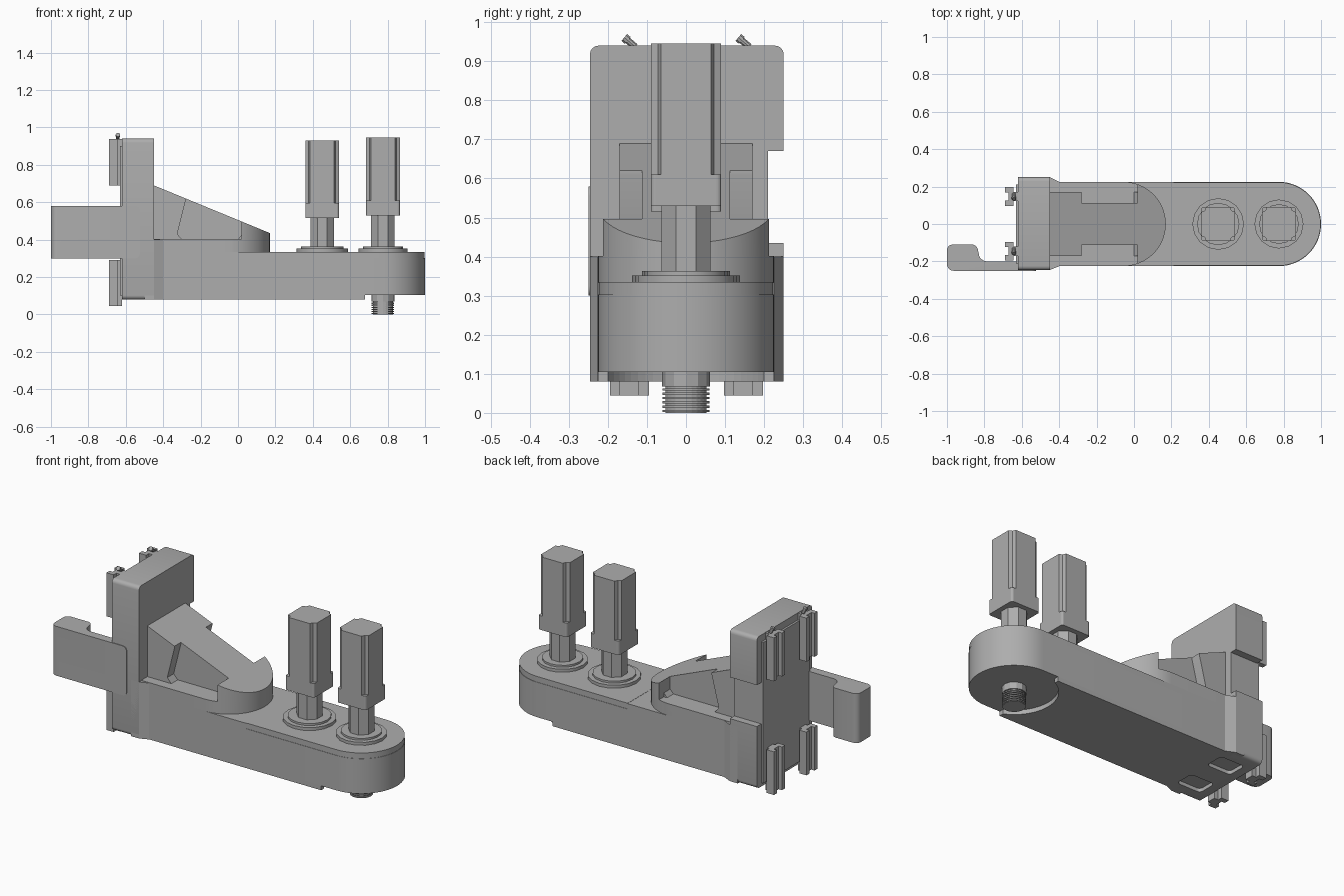
import bpy, bmesh, math
from mathutils import Vector

if "Cube" in bpy.data.objects:
    bpy.data.objects.remove(bpy.data.objects["Cube"])

grey = bpy.data.materials.new("machine_grey")
grey.use_nodes = True
grey.diffuse_color = (0.42, 0.42, 0.42, 1)
grey.node_tree.nodes["Principled BSDF"].inputs["Base Color"].default_value = grey.diffuse_color


def finish(name, bm):
    bmesh.ops.recalc_face_normals(bm, faces=bm.faces[:])
    mesh = bpy.data.meshes.new(name)
    bm.to_mesh(mesh)
    bm.free()
    mesh.materials.append(grey)
    ob = bpy.data.objects.new(name, mesh)
    bpy.context.scene.collection.objects.link(ob)
    return ob


def prism(name, pts, lo, hi, axis="z"):
    """Extrude a 2D outline along an axis; outline uses the other two axes in order."""
    place = {"x": lambda p, h: (h, p[0], p[1]),
             "y": lambda p, h: (p[0], h, p[1]),
             "z": lambda p, h: (p[0], p[1], h)}[axis]
    bm = bmesh.new()
    face = bm.faces.new([bm.verts.new(place(p, lo)) for p in pts])
    top = bmesh.ops.extrude_face_region(bm, geom=[face])["geom"]
    shift = Vector(place((0, 0), hi - lo))
    bmesh.ops.translate(bm, vec=shift, verts=[v for v in top if isinstance(v, bmesh.types.BMVert)])
    return finish(name, bm)


def rect(a0, a1, b0, b1):
    return [(a0, b0), (a1, b0), (a1, b1), (a0, b1)]


def box(name, x, y, z):
    return prism(name, rect(*x, *y), *z)


def arc(cx, cy, r, start, end, n):
    angles = [math.radians(start + (end - start) * i / n) for i in range(n + 1)]
    return [(cx + r * math.cos(a), cy + r * math.sin(a)) for a in angles]


def ngon(cx, cy, r, n, turn=0):
    return arc(cx, cy, r, turn, turn + 360, n)[:-1]


def round_rect(a0, a1, b0, b1, r):
    return (arc(a1 - r, b0 + r, r, -90, 0, 4) + arc(a1 - r, b1 - r, r, 0, 90, 4)
            + arc(a0 + r, b1 - r, r, 90, 180, 4) + arc(a0 + r, b0 + r, r, 180, 270, 4))


def tongue(x0, cx, r):
    return [(x0, -r)] + arc(cx, 0, r, -90, 90, 32) + [(x0, r)]


def cut(ob, cutter, mode="DIFFERENCE"):
    mod = ob.modifiers.new("cut", "BOOLEAN")
    mod.operation, mod.object, mod.solver = mode, cutter, "EXACT"
    graph = bpy.context.evaluated_depsgraph_get()
    mesh = bpy.data.meshes.new_from_object(ob.evaluated_get(graph))
    ob.modifiers.clear()
    ob.data = mesh
    bpy.data.objects.remove(cutter)


def smooth(ob, degrees=30):
    bpy.ops.object.select_all(action="DESELECT")
    ob.select_set(True)
    bpy.context.view_layer.objects.active = ob
    bpy.ops.object.shade_smooth_by_angle(angle=math.radians(degrees))


HEAD = 0.775    # spindle axis
W = 0.225       # arm half width

# Horizontal arm: body, top cover and bottom plate with a round relief
smooth(prism("arm_body", tongue(-0.45, HEAD, W), 0.105, 0.303))
smooth(prism("arm_cover", tongue(0.21, HEAD, W - 0.002), 0.303, 0.335))
box("arm_rear_top", (-0.45, 0.21), (-W, W), (0.303, 0.334))
plate = box("arm_bottom_plate", (-0.45, 0.68), (-W, W), (0.08, 0.105))
cut(plate, prism("relief", ngon(HEAD, 0, W - 0.004, 64), 0.0, 0.2))

# Rear column with a side notch, and its wider foot
column = prism("column", round_rect(-0.246, 0.25, 0.08, 0.94, 0.022), -0.62, -0.45, "x")
cut(column, box("notch", (-0.7, -0.4), (0.21, 0.3), (0.435, 0.67)))
foot = prism("column_foot", [(-0.5, -0.246), (-0.45, -0.246), (-0.40, -0.226), (-0.40, 0.226),
                             (-0.45, 0.25), (-0.5, 0.25)], 0.08, 0.40)
for s in (-1, 1):
    y0, y1 = sorted((s * 0.06, s * 0.17))
    for part in (column, foot, plate):
        cut(part, prism("pocket", round_rect(-0.57, -0.42, y0, y1, 0.02), 0.0, 0.10))
smooth(column)
box("column_back_strip", (-0.632, -0.62), (-0.21, 0.21), (0.10, 0.90))

# Rounded flange and sloping gusset with side pockets
smooth(prism("gusset_flange", tongue(-0.45, -0.055, W), 0.334, 0.402))
gusset = prism("gusset", [(-0.45, 0.36), (0.17, 0.36), (0.17, 0.435), (-0.45, 0.69)], -0.3, 0.3, "y")
cut(gusset, prism("plan", tongue(-0.46, -0.055, W), 0.3, 0.8), "INTERSECT")
for s in (-1, 1):
    y0, y1 = sorted((s * 0.17, s * 0.3))
    cut(gusset, box("side_trim", (-0.5, 0.02), (y0, y1), (0.402, 0.8)))
    y0, y1 = sorted((s * 0.113, s * 0.3))
    cut(gusset, prism("side_pocket", [(-0.325, 0.43), (-0.30, 0.402), (0.0, 0.402), (0.02, 0.425),
                                      (0.02, 0.8), (-0.28, 0.8), (-0.28, 0.61)], y0, y1, "y"))
smooth(gusset)


def motor(name, x, base, drop, r):
    # Flange, octagonal neck, square collar and corner-grooved body
    smooth(prism(name + "_flange", ngon(x, 0, r, 16), 0.335, 0.352))
    smooth(prism(name + "_ring", ngon(x, 0, r - 0.025, 16), 0.352, 0.363))
    prism(name + "_neck", ngon(x, 0, 0.068, 8, 22.5), 0.363, base)
    h, g = 0.09, 0.026
    prism(name + "_collar", [(x + a, b) for a, b in round_rect(-h, h, -h, h, 0.012)], base, base + 0.08)
    quarter = [(h, h - g), (h - g * 0.7, h - g * 0.7), (h - g, h)]
    outline = []
    for k in range(4):
        c, s = round(math.cos(k * math.pi / 2)), round(math.sin(k * math.pi / 2))
        outline += [(x + a * c - b * s, a * s + b * c) for a, b in quarter]
    prism(name + "_body", outline, base + 0.08, 0.945 - drop)


motor("inner_motor", 0.45, 0.515, 0.015, 0.138)
motor("outer_motor", HEAD, 0.53, 0.0, 0.131)

# Ridged spindle under the head
prism("spindle_core", ngon(HEAD, 0, 0.053, 24), 0.0, 0.105)
prism("spindle_collar", ngon(HEAD, 0, 0.061, 12), 0.068, 0.105)
for i in range(6):
    z = 0.002 + i * 0.011
    prism("spindle_ridge", ngon(HEAD, 0, 0.06, 24), z, z + 0.006)

# Side handle: flat plate with a thick hooked grip
handle = prism("handle", [(-0.525, -0.25)] + arc(-0.965, -0.215, 0.035, 270, 180, 5)
               + arc(-0.97, -0.14, 0.03, 180, 90, 5) + arc(-0.865, -0.14, 0.03, 90, 15, 4)
               + arc(-0.785, -0.155, 0.045, 200, 270, 5) + [(-0.525, -0.2)], 0.30, 0.58)
cut(handle, prism("handle_corners", round_rect(-1.2, -0.525, 0.30, 0.58, 0.025), -0.4, 0.0, "y"), "INTERSECT")
smooth(handle)

# Grooved mounting brackets on the back, with small tilted screws on the upper pair
half = [(-0.62, 0.025), (-0.645, 0.025), (-0.645, 0.05), (-0.69, 0.05), (-0.69, 0.022), (-0.67, 0.022)]
section = half + [(x, -y) for x, y in reversed(half)]
for y in (-0.145, 0.147):
    for level, lo, hi in (("upper", 0.69, 0.937), ("lower", 0.045, 0.29)):
        prism(level + "_bracket", [(a, y + b) for a, b in section], lo, hi)
    screw = prism("bracket_screw", ngon(0, 0, 0.009, 10), -0.02, 0.017)
    screw.location = (-0.642, y, 0.95)
    screw.rotation_euler = (math.radians(50), 0, 0)
    head = prism("bracket_screw_head", ngon(0, 0, 0.012, 10), 0.005, 0.017)
    head.location, head.rotation_euler = screw.location, screw.rotation_euler
